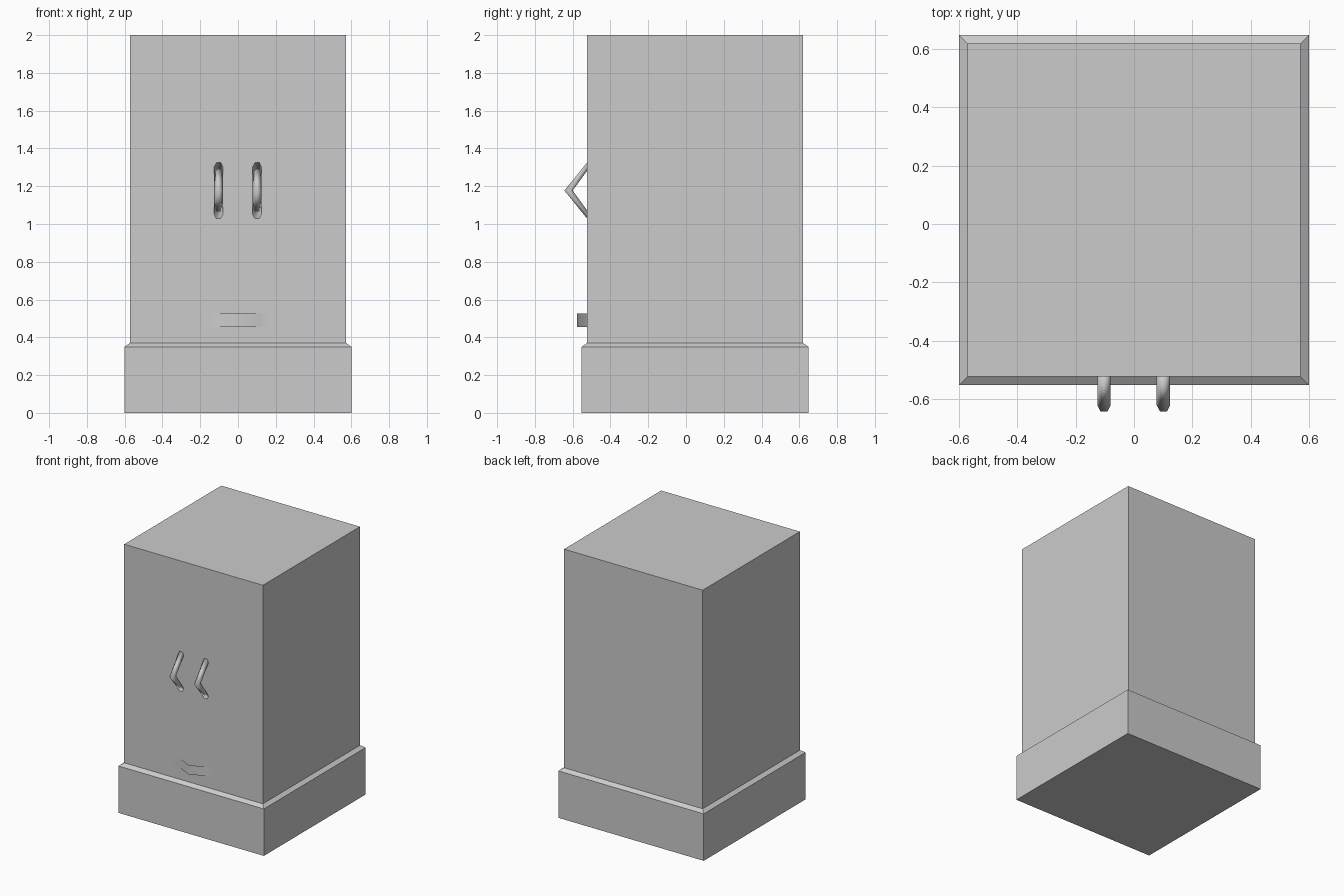
import bpy, bmesh, math

cube = bpy.data.objects.get("Cube")
if cube:
    bpy.data.objects.remove(cube, do_unlink=True)

grey = bpy.data.materials.new("light_grey")
grey.use_nodes = True
colour = (0.6, 0.6, 0.6, 1)
grey.diffuse_color = colour
grey.node_tree.nodes["Principled BSDF"].inputs["Base Color"].default_value = colour


def finish(name, bm, smooth=False):
    mesh = bpy.data.meshes.new(name)
    bm.to_mesh(mesh)
    bm.free()
    mesh.materials.append(grey)
    for poly in mesh.polygons:
        poly.use_smooth = smooth
    obj = bpy.data.objects.new(name, mesh)
    bpy.context.collection.objects.link(obj)


def loft(name, rings, caps=True, closed=True, smooth=False):
    """Skin a list of matching point rings."""
    bm = bmesh.new()
    rows = [[bm.verts.new(p) for p in ring] for ring in rings]
    n = len(rows[0])
    for a, b in zip(rows, rows[1:]):
        for i in range(n if closed else n - 1):
            j = (i + 1) % n
            bm.faces.new((a[i], a[j], b[j], b[i]))
    if caps:
        bm.faces.new(rows[0][::-1])
        bm.faces.new(rows[-1])
    if closed:
        bmesh.ops.recalc_face_normals(bm, faces=bm.faces)
    finish(name, bm, smooth)


CENTRE_Y = 0.048
WALL_Y = -0.524


def square(half, z):
    return [(x * half, CENTRE_Y + y * half, z)
            for x, y in ((-1, -1), (1, -1), (1, 1), (-1, 1))]


# Cabinet body and plinth with a chamfered top rim
loft("cabinet", [square(0.6, 0), square(0.6, 0.35),
                 square(0.572, 0.37), square(0.572, 2)])


# Bent door handles: the end sections lie on the door, the middle one is level
def handle(name, x):
    r, mid_z = 0.023, 1.177
    angles = [i * math.tau / 6 for i in range(6)]
    rings = []
    for side in (1, 0, -1):
        ring = []
        for a in angles:
            u, v = r * math.cos(a), r * math.sin(a) * 1.1
            if side:
                ring.append((x + u, WALL_Y, mid_z + side * (0.126 + v)))
            else:
                ring.append((x + u, -0.622 - v, mid_z))
        rings.append(ring)
    loft(name, rings, smooth=True)


handle("right_handle", -0.103)
handle("left_handle", 0.101)

# Low folded pull strip, flush with the door at both ends
path = [(-0.17, WALL_Y - 0.001), (-0.11, WALL_Y - 0.001), (0, -0.577),
        (0.11, WALL_Y - 0.001), (0.17, WALL_Y - 0.001)]
loft("pull_strip", [[(x, y, 0.525), (x, y, 0.455)] for x, y in path],
     caps=False, closed=False, smooth=True)
